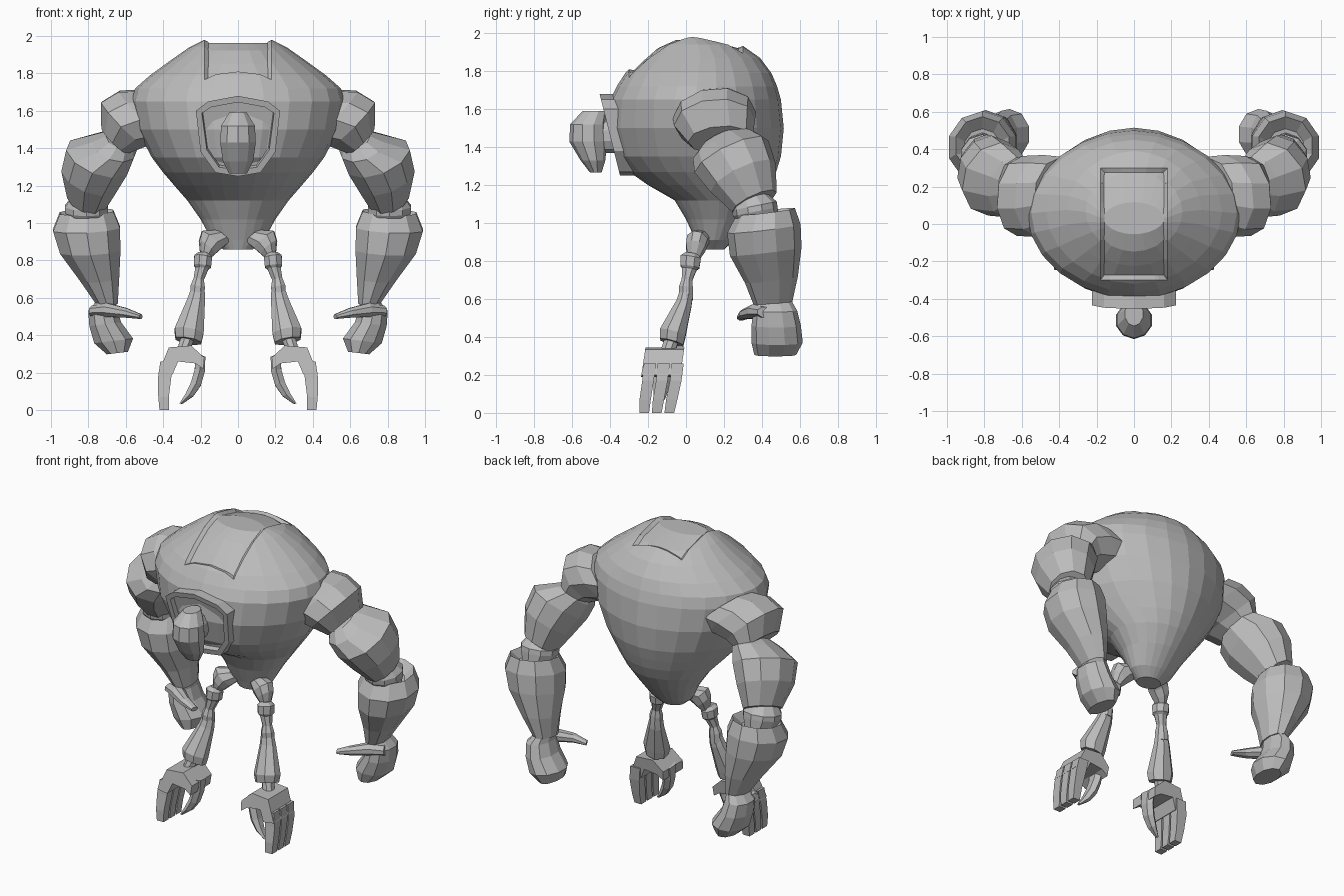
import bpy, bmesh, math
from mathutils import Vector

grey = bpy.data.materials.new("grey metal")
grey.diffuse_color = (0.5, 0.5, 0.5, 1)


def finish(bm, name, mirror=False):
    bmesh.ops.recalc_face_normals(bm, faces=bm.faces[:])
    me = bpy.data.meshes.new(name)
    bm.to_mesh(me)
    bm.free()
    me.materials.append(grey)
    ob = bpy.data.objects.new(name, me)
    bpy.context.collection.objects.link(ob)
    if mirror:
        ob.modifiers.new("Mirror", 'MIRROR').use_mirror_merge = False
    return ob


def skin(bm, loops):
    """Bridge closed vertex loops, cap both ends, return the last cap."""
    n = len(loops[0])
    for a, b in zip(loops, loops[1:]):
        for i in range(n):
            j = (i + 1) % n
            bm.faces.new((a[i], a[j], b[j], b[i]))
    bm.faces.new(loops[0][::-1])
    return bm.faces.new(loops[-1])


def tube(name, rings, axis=None, sides=10, mirror=True):
    """Loft of ellipses; ring = x, y, z, radius across, radius front-to-back."""
    d = Vector(axis) if axis else Vector(rings[-1][:3]) - Vector(rings[0][:3])
    d.normalize()
    ref = Vector((0, 0, 1)) if abs(d.y) > 0.8 else Vector((0, 1, 0))
    v = (ref - d * ref.dot(d)).normalized()
    u = v.cross(d)
    bm = bmesh.new()
    loops = []
    for x, y, z, ru, rv in rings:
        c = Vector((x, y, z))
        loops.append([])
        for i in range(sides):
            a = 2 * math.pi * (i + 0.5) / sides
            loops[-1].append(bm.verts.new(c + u * ru * math.cos(a) + v * rv * math.sin(a)))
    skin(bm, loops)
    return finish(bm, name, mirror)


# Torso: stacked oval rings (height, half width, front y, back y)
torso = [(0.86, .08, .07, .2), (0.91, .14, .05, .25), (1.02, .2, 0, .34),
         (1.12, .27, -.06, .41), (1.2, .34, -.2, .45), (1.27, .4, -.3, .475),
         (1.35, .46, -.37, .5), (1.5, .54, -.41, .515), (1.65, .57, -.4, .5),
         (1.72, .55, -.365, .48), (1.79, .47, -.32, .45), (1.87, .36, -.24, .39),
         (1.94, .26, -.16, .29), (1.985, .17, -.06, .12)]
bm = bmesh.new()
loops = []
for z, w, f, b in torso:
    mid, half = (f + b) / 2, (b - f) / 2
    loops.append([])
    for i in range(24):
        a = 2 * math.pi * i / 24
        s, c = math.sin(a), math.cos(a)
        loops[-1].append(bm.verts.new((w * math.copysign(abs(c) ** 1.05, c),
                                       mid + half * math.copysign(abs(s) ** 1.05, s), z)))
skin(bm, loops)
# Sunken panel over the top of the torso
for co, no in (((.18, 0, 0), (1, 0, 0)), ((-.18, 0, 0), (1, 0, 0)),
               ((0, -.3, 0), (0, 1, 0)), ((0, .3, 0), (0, 1, 0))):
    top = [f for f in bm.faces if f.calc_center_median().z > 1.74]
    geom = list({e for f in top for e in list(f.verts) + list(f.edges)}) + top
    bmesh.ops.bisect_plane(bm, geom=geom, plane_co=co, plane_no=no, dist=1e-4)
bmesh.ops.recalc_face_normals(bm, faces=bm.faces[:])
panel = []
for f in bm.faces:
    c = f.calc_center_median()
    if c.z > 1.74 and abs(c.x) < .18 and abs(c.y) < .3:
        panel.append(f)
bmesh.ops.inset_region(bm, faces=panel, thickness=.015, depth=-.022, use_even_offset=True)
finish(bm, "torso")

# Collar: leaning arched plate with a sunken middle
half = [(0, 1.68), (.16, 1.65), (.225, 1.6), (.2, 1.38), (.12, 1.27), (0, 1.25)]
outline = half + [(-x, z) for x, z in half[-2:0:-1]]
bm = bmesh.new()
back = [bm.verts.new((x, -.22, z)) for x, z in outline]
front = [bm.verts.new((x, -.45 + (1.66 - z) * .25, z)) for x, z in outline]
plate = skin(bm, [back, front])
bmesh.ops.recalc_face_normals(bm, faces=bm.faces[:])
bmesh.ops.inset_region(bm, faces=[plate], thickness=.035, depth=0)
bmesh.ops.inset_region(bm, faces=[plate], thickness=.005, depth=-.03)
finish(bm, "collar")

# Neck and head
tube("neck", [(0, -.34, 1.46, .06, .09), (0, -.47, 1.46, .06, .09)], mirror=False)
tube("head", [(0, -.475, 1.265, .05, .03), (0, -.49, 1.33, .085, .065), (0, -.515, 1.43, .1, .1),
              (0, -.515, 1.52, .095, .095), (0, -.48, 1.59, .05, .065)],
     axis=(0, 0, 1), mirror=False)

# Arms
tube("shoulder", [(.4, .16, 1.58, .19, .2), (.5, .15, 1.57, .2, .22), (.61, .15, 1.53, .175, .215),
                  (.66, .18, 1.44, .1, .17)], axis=(.7, .1, -.7))
tube("upper_arm", [(.63, .19, 1.45, .08, .12), (.66, .2, 1.41, .125, .18), (.745, .24, 1.35, .185, .215),
                   (.79, .3, 1.24, .165, .19), (.81, .36, 1.11, .11, .13)], axis=(.12, .15, -.3))
tube("elbow", [(.81, .34, 1.14, .08, .09), (.81, .36, 1.09, .12, .12), (.81, .365, 1.06, .12, .12),
               (.81, .39, 1.0, .09, .1)], axis=(0, .2, -1))
tube("forearm", [(.81, .41, 1.01, .1, .1), (.81, .42, 1.06, .15, .155), (.81, .41, .97, .188, .195),
                 (.79, .42, .85, .17, .19), (.74, .45, .7, .11, .14), (.7, .46, .57, .06, .1)],
     axis=(-.05, .12, -1))
tube("fist", [(.7, .46, .6, .05, .09), (.725, .47, .54, .08, .115), (.71, .475, .46, .09, .13),
              (.665, .48, .37, .11, .135), (.645, .47, .305, .06, .11)], axis=(-.12, 0, -1))
tube("thumb", [(.78, .42, .53, .03, .05), (.7, .37, .535, .04, .05), (.6, .31, .52, .028, .035),
               (.52, .29, .5, .014, .025)], axis=(-1, -.4, -.1), sides=8)

# Legs
tube("hip", [(.08, .09, .93, .05, .05), (.14, .06, .91, .075, .06), (.165, .05, .87, .06, .055),
             (.18, .04, .82, .03, .035)], axis=(.6, -.2, -.7), sides=8)
tube("knee", [(.183, .03, .84, .03, .035), (.186, .025, .82, .052, .058), (.19, .02, .77, .05, .055),
              (.195, .015, .75, .03, .035)], sides=8)
tube("thigh_rod", [(.19, .02, .77, .04, .045), (.21, .005, .7, .03, .03), (.215, 0, .66, .042, .04),
                   (.22, 0, .6, .04, .04)], sides=8)
tube("shin", [(.215, 0, .635, .042, .036), (.225, -.01, .58, .052, .045), (.262, -.07, .42, .085, .075),
              (.265, -.075, .37, .075, .068)], sides=8)
tube("ankle", [(.265, -.07, .4, .04, .04), (.295, -.1, .31, .035, .04)], sides=8)

# Clawed feet: palm block, three outer fingers and a curved inner claw
palm = [(.37, .335), (.25, .345), (.18, .28), (.185, .22), (.23, .25), (.32, .26), (.35, .19), (.425, .2)]
bm = bmesh.new()
skin(bm, [[bm.verts.new((x, y + (z - .3) * .15, z)) for x, z in palm] for y in (-.22, -.015)])
finish(bm, "foot_palm", True)
for i in range(3):
    tube(f"foot_finger_{i + 1}", [(.38, -.19 + i * .073, .26, .05, .045), (.393, -.2 + i * .073, .17, .05, .043),
                                  (.398, -.215 + i * .07, .07, .04, .042), (.395, -.22 + i * .066, 0, .035, .036)],
         axis=(0, 0, -1), sides=4)
tube("foot_claw", [(.2, -.11, .29, .03, .06), (.205, -.12, .21, .032, .05), (.225, -.13, .14, .032, .042),
                   (.26, -.14, .08, .025, .032), (.305, -.15, .035, .008, .012)],
     axis=(.3, -.1, -1), sides=6)
